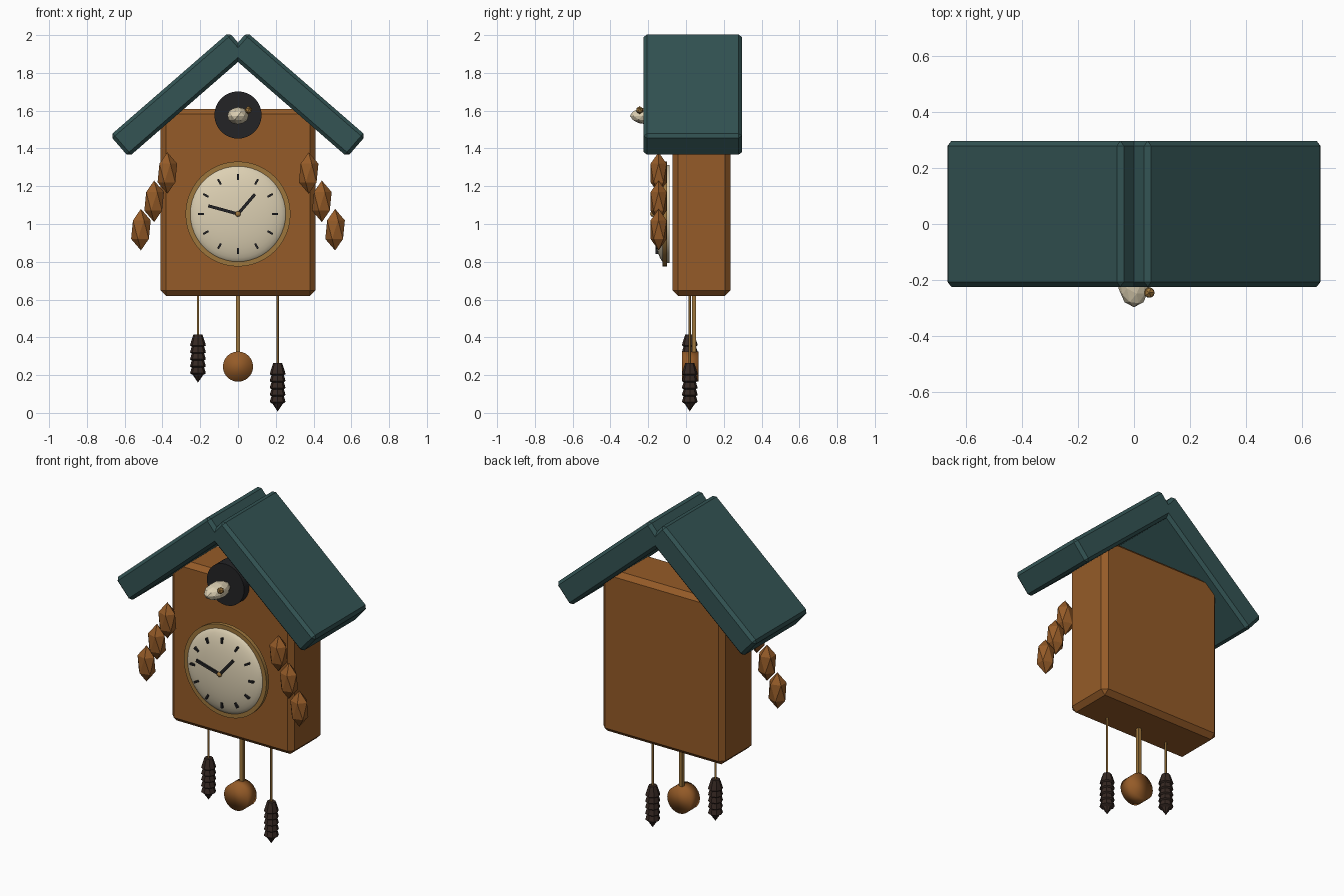
import bpy, bmesh, math
from mathutils import Matrix, Vector

if "Cube" in bpy.data.objects:
    bpy.data.objects.remove(bpy.data.objects["Cube"])


def material(name, rgb):
    m = bpy.data.materials.new(name)
    m.diffuse_color = (*rgb, 1)
    m.use_nodes = True
    m.node_tree.nodes["Principled BSDF"].inputs["Base Color"].default_value = m.diffuse_color
    return m


WOOD = material("warm_wood", (0.30, 0.105, 0.021))
TEAL = material("roof_teal", (0.033, 0.088, 0.088))
CREAM = material("cream", (0.72, 0.63, 0.45))
GOLD = material("brass", (0.34, 0.18, 0.045))
BLACK = material("soft_black", (0.017, 0.017, 0.019))
DARK = material("dark_brown", (0.036, 0.021, 0.016))
FRONT = Matrix.Rotation(math.pi / 2, 4, 'X')  # turns local +z towards the front


def finish(name, bm, mat, matrix=Matrix(), smooth=None):
    """Turn a bmesh into a named object; smooth is the sharp-edge angle."""
    bmesh.ops.transform(bm, matrix=matrix, verts=bm.verts)
    bmesh.ops.recalc_face_normals(bm, faces=bm.faces)
    me = bpy.data.meshes.new(name)
    bm.to_mesh(me)
    bm.free()
    me.materials.append(mat)
    ob = bpy.data.objects.new(name, me)
    bpy.context.collection.objects.link(ob)
    if smooth:
        bpy.ops.object.select_all(action='DESELECT')
        ob.select_set(True)
        bpy.context.view_layer.objects.active = ob
        bpy.ops.object.shade_smooth_by_angle(angle=math.radians(smooth))
    return ob


def box(name, centre, size, mat, bevel=0, rot=0):
    """Bevelled box turned about the y axis."""
    bm = bmesh.new()
    bmesh.ops.create_cube(bm, size=1)
    bmesh.ops.scale(bm, vec=size, verts=bm.verts)
    if bevel:
        bmesh.ops.bevel(bm, geom=bm.edges[:], offset=bevel, segments=1, affect='EDGES')
    return finish(name, bm, mat, Matrix.Translation(centre) @ Matrix.Rotation(rot, 4, 'Y'))


def lathe(name, profile, centre, mat, sides, facing=Matrix(), smooth=None):
    """Closed solid spun from (radius, height) points around local z."""
    bm = bmesh.new()
    rings = []
    for r, h in profile:
        if r == 0:
            rings.append([bm.verts.new((0, 0, h))])
        else:
            rings.append([bm.verts.new((r * math.cos(t), r * math.sin(t), h))
                          for t in (2 * math.pi * i / sides for i in range(sides))])
    for a, b in zip(rings, rings[1:]):
        for i in range(sides):
            j = (i + 1) % sides
            quad = [a[i % len(a)], a[j % len(a)], b[j % len(b)], b[i % len(b)]]
            bm.faces.new(list(dict.fromkeys(quad)))
    for ring in (rings[0], rings[-1]):
        if len(ring) > 1:
            bm.faces.new(ring)
    return finish(name, bm, mat, Matrix.Translation(centre) @ facing, smooth)


def ball(name, centre, radii, mat, subdiv, smooth=None):
    bm = bmesh.new()
    bmesh.ops.create_icosphere(bm, subdivisions=subdiv, radius=1)
    bmesh.ops.scale(bm, vec=radii, verts=bm.verts)
    return finish(name, bm, mat, Matrix.Translation(centre), smooth)


# Case and roof
box("case", (0, 0.082, 1.115), (0.82, 0.306, 0.99), WOOD, 0.028)
for side, s in (("right", 1), ("left", -1)):
    box(side + "_roof_slab", (s * 0.313, 0.036, 1.685), (0.834, 0.52, 0.15), TEAL,
        0.018, s * math.radians(41))

# Clock face: brass rim, domed dial, ticks and hands
CZ, DIAL, DOME = 1.053, 0.26, 0.062
lathe("dial_rim", [(0.255, 0), (0.278, 0), (0.278, 0.024), (0.25, 0.024)],
      (0, -0.1, CZ), GOLD, 48, FRONT, 35)
dome = [(DIAL, 0), (DIAL, 0.022)]
dome += [(DIAL * math.cos(a), 0.022 + DOME * math.sin(a))
         for a in (math.pi / 2 * i / 10 for i in range(1, 10))] + [(0, 0.022 + DOME)]
lathe("dial", dome, (0, -0.088, CZ), CREAM, 48, FRONT, 50)
for i in range(12):
    a, r = math.tau * i / 12, 0.196
    y = -0.11 - DOME * math.sqrt(1 - (r / DIAL) ** 2)
    box(f"hour_tick_{i}", (r * math.sin(a), y, CZ + r * math.cos(a)),
        (0.011, 0.022, 0.032), BLACK, 0, a)
for name, x, z in (("hour_hand", 0.09, 0.105), ("minute_hand", -0.157, 0.043)):
    box(name, (x / 2, -0.176, CZ + z / 2), (0.016, 0.01, math.hypot(x, z)), BLACK,
        0, math.atan2(x, z))
ball("hand_pivot", (0, -0.178, CZ), (0.015, 0.012, 0.015), GOLD, 2, 60)

# Bird in its round doorway
lathe("bird_door", [(0.125, 0), (0.125, 0.09)], (0, -0.03, 1.577), BLACK, 32, FRONT, 35)
ball("bird", (0, -0.2, 1.573), (0.058, 0.097, 0.046), CREAM, 2)
ball("bird_beak", (0.055, -0.245, 1.603), (0.021, 0.021, 0.021), GOLD, 1)

# Carved leaves stepping outwards down each side
for side, s in (("right", 1), ("left", -1)):
    for i in range(3):
        ball(f"{side}_leaf_{i}", (s * (0.374 + 0.07 * i), -0.145, 1.27 - 0.15 * i),
             (0.058, 0.05, 0.11), WOOD, 1)

# Pine cone weights hanging on thin chains
for side, x, bottom in (("left", -0.212, 0.16), ("right", 0.21, 0.008)):
    cone = [(0, 0), (0.027, 0.04)]
    for i in range(5):
        z = 0.05 + 0.037 * i
        cone += [(0.042, z), (0.033, z + 0.03)]
    cone += [(0.024, 0.255)]
    lathe(side + "_pine_cone", cone, (x, 0.02, bottom), DARK, 8)
    top = bottom + 0.24
    lathe(side + "_chain", [(0.006, top), (0.006, 0.66)], (x, 0.02, 0), GOLD, 8, smooth=50)

# Pendulum
box("pendulum_rod", (0, 0.042, 0.48), (0.022, 0.022, 0.36), GOLD)
lathe("pendulum_bob", [(0.08, 0), (0.08, 0.086)], (0, 0.066, 0.245), WOOD, 24, FRONT, 120)
